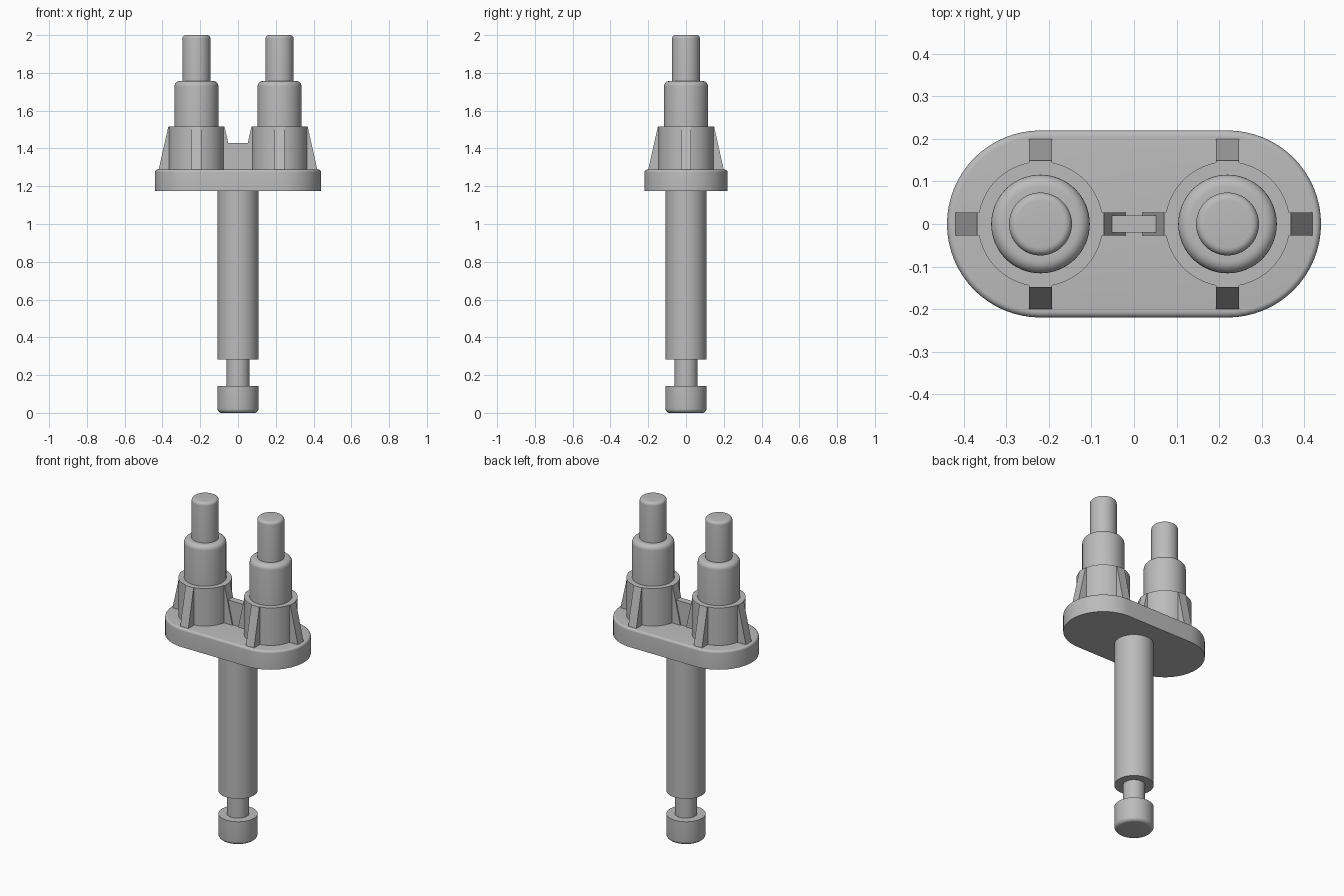
import bpy, bmesh, math
from mathutils import Vector

if "Cube" in bpy.data.objects:
    bpy.data.objects.remove(bpy.data.objects["Cube"], do_unlink=True)

GREY = (0.5, 0.5, 0.5, 1)
mat = bpy.data.materials.new("plain grey")
mat.use_nodes = True
mat.diffuse_color = GREY
mat.node_tree.nodes["Principled BSDF"].inputs["Base Color"].default_value = GREY

PLATE_LOW, PLATE_TOP = 1.175, 1.288
SLEEVE_TOP, SLEEVE_R = 1.515, 0.147
PIN_X = 0.22


def finish(name, bm, smooth=True):
    bmesh.ops.recalc_face_normals(bm, faces=bm.faces)
    mesh = bpy.data.meshes.new(name)
    bm.to_mesh(mesh)
    bm.free()
    obj = bpy.data.objects.new(name, mesh)
    bpy.context.collection.objects.link(obj)
    mesh.materials.append(mat)
    if smooth:
        bpy.ops.object.select_all(action="DESELECT")
        obj.select_set(True)
        bpy.context.view_layer.objects.active = obj
        bpy.ops.object.shade_smooth_by_angle(angle=math.radians(30))
    return obj


def fillet(r, z, size, up=1, steps=6):
    """Profile points rounding the outer corner at radius r and height z."""
    angles = [math.pi / 2 * i / steps for i in range(steps + 1)]
    pts = [(r - size + size * math.cos(a), z + up * size * (math.sin(a) - 1)) for a in angles]
    return pts if up > 0 else pts[::-1]


def lathe(name, profile, x=0, sides=64):
    bm = bmesh.new()
    verts = [bm.verts.new((r, 0, z)) for r, z in profile]
    edges = [bm.edges.new(pair) for pair in zip(verts, verts[1:])]
    bmesh.ops.spin(bm, geom=verts + edges, cent=(0, 0, 0), axis=(0, 0, 1),
                   angle=math.tau, steps=sides)
    bmesh.ops.remove_doubles(bm, verts=bm.verts, dist=0.0001)
    obj = finish(name, bm)
    obj.location.x = x
    return obj


def prism(name, outline, half):
    """Extrude an x-z outline along y."""
    bm = bmesh.new()
    face = bm.faces.new([bm.verts.new((x, -half, z)) for x, z in outline])
    new = bmesh.ops.extrude_face_region(bm, geom=[face])["geom"]
    bmesh.ops.translate(bm, vec=Vector((0, 2 * half, 0)),
                        verts=[v for v in new if isinstance(v, bmesh.types.BMVert)])
    return finish(name, bm, smooth=False)


# Lower shaft with groove and rounded foot
lathe("lower_shaft", [(0, 0)] + fillet(0.108, 0, 0.022, up=-1) + [
    (0.108, 0.143), (0.061, 0.143), (0.061, 0.282), (0.108, 0.282),
    (0.108, PLATE_LOW + 0.02), (0, PLATE_LOW + 0.02)])

# Stadium-shaped plate, softened along its top rim
bm = bmesh.new()
rings = []
for r, z in [(0.22, PLATE_LOW)] + fillet(0.22, PLATE_TOP, 0.014):
    ring = []
    for side in (1, -1):
        for i in range(33):
            a = math.pi * (i / 32 - 0.5)
            ring.append(bm.verts.new((side * (PIN_X + r * math.cos(a)),
                                      side * r * math.sin(a), z)))
    rings.append(ring)
for low, high in zip(rings, rings[1:]):
    for i in range(len(low)):
        j = (i + 1) % len(low)
        bm.faces.new((low[i], low[j], high[j], high[i]))
bm.faces.new(rings[0])
bm.faces.new(rings[-1])
finish("base_plate", bm)

# Stepped pins, each with four tapered ribs
rib = [(SLEEVE_R - 0.02, PLATE_TOP - 0.01), (0.202, PLATE_TOP - 0.01), (0.2, PLATE_TOP),
       (SLEEVE_R + 0.002, SLEEVE_TOP), (SLEEVE_R - 0.02, SLEEVE_TOP)]
for side, label in ((1, "left"), (-1, "right")):
    x = side * PIN_X
    lathe(label + "_pin", [(0, PLATE_TOP - 0.01), (SLEEVE_R, PLATE_TOP - 0.01),
                           (SLEEVE_R, SLEEVE_TOP), (0.116, SLEEVE_TOP)]
          + fillet(0.116, 1.757, 0.028) + [(0.074, 1.757)]
          + fillet(0.074, 2.0, 0.018) + [(0, 2.0)], x)
    for k in range(4):
        obj = prism(f"{label}_rib_{k + 1}", rib, 0.027)
        obj.location.x = x
        obj.rotation_euler.z = k * math.pi / 2

# Web joining the two inner ribs
prism("centre_web", [(-0.085, PLATE_TOP - 0.01), (0.085, PLATE_TOP - 0.01),
                     (0.052, 1.43), (-0.052, 1.43)], 0.02)
